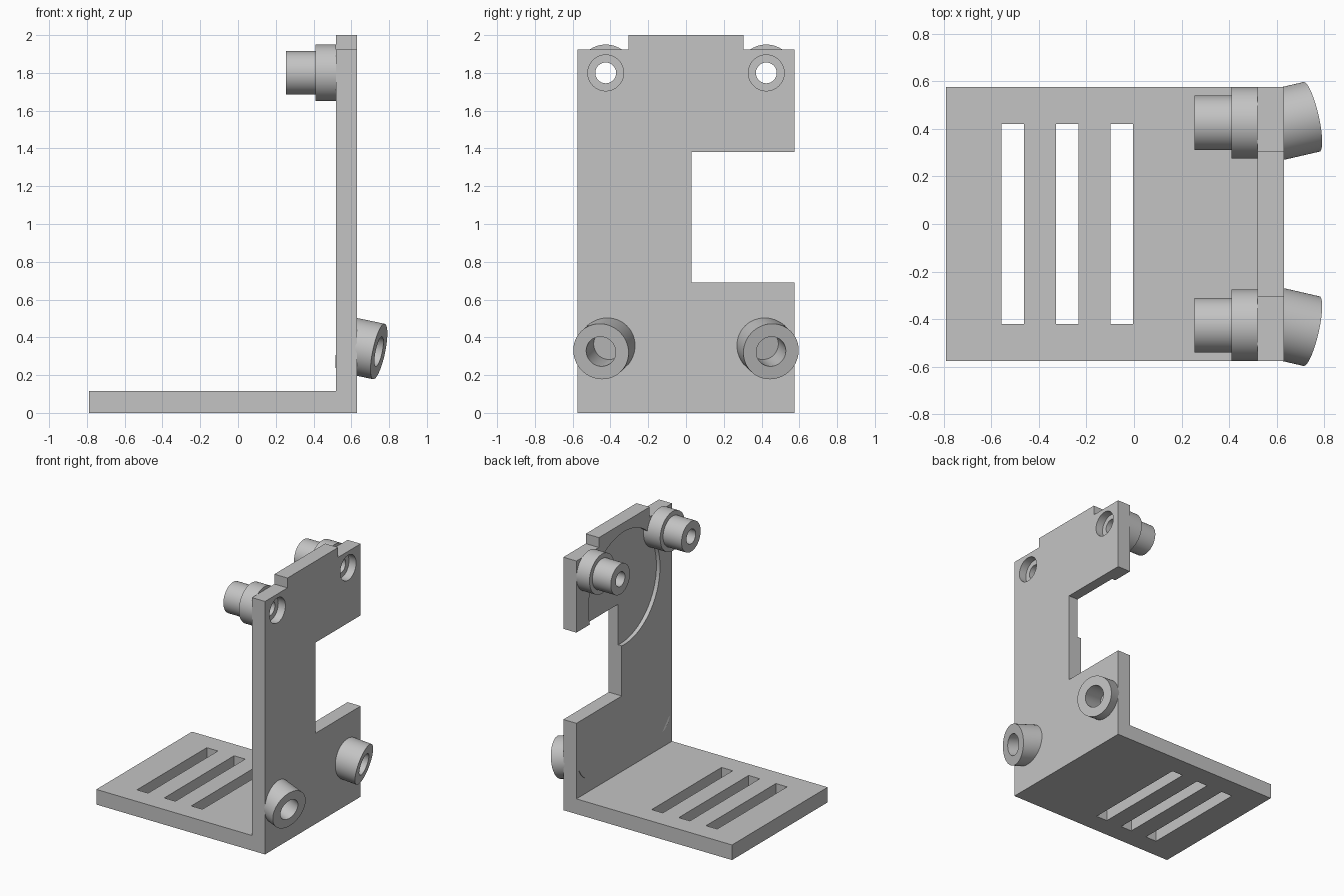
import bpy, bmesh, math
from mathutils import Vector, Matrix

cube = bpy.data.objects.get("Cube")
if cube:
    bpy.data.objects.remove(cube, do_unlink=True)

grey = bpy.data.materials.new("plain grey")
grey.use_nodes = True
colour = (0.55, 0.55, 0.55, 1)
grey.diffuse_color = colour
grey.node_tree.nodes["Principled BSDF"].inputs["Base Color"].default_value = colour

SEGMENTS = 64
WALL_IN, WALL_OUT = 0.52, 0.63


def finish(name, bm):
    bmesh.ops.remove_doubles(bm, verts=bm.verts, dist=1e-5)
    bmesh.ops.recalc_face_normals(bm, faces=bm.faces)
    mesh = bpy.data.meshes.new(name)
    bm.to_mesh(mesh)
    bm.free()
    mesh.materials.append(grey)
    obj = bpy.data.objects.new(name, mesh)
    bpy.context.collection.objects.link(obj)
    return obj


def prism(name, outline, x0, x1):
    """Extrude a (y, z) outline along x."""
    bm = bmesh.new()
    face = bm.faces.new([bm.verts.new((x0, y, z)) for y, z in outline])
    new = bmesh.ops.extrude_face_region(bm, geom=[face])["geom"]
    moved = [v for v in new if isinstance(v, bmesh.types.BMVert)]
    bmesh.ops.translate(bm, verts=moved, vec=(x1 - x0, 0, 0))
    return finish(name, bm)


def box(name, x0, x1, y, z0, z1):
    return prism(name, [(-y, z0), (y, z0), (y, z1), (-y, z1)], x0, x1)


def lathe(name, profile, start, axis, closed=False):
    """Turn a (radius, distance) profile about an axis from a start point."""
    bm = bmesh.new()
    verts = [bm.verts.new((r, 0, d)) for r, d in profile]
    pairs = list(zip(verts, verts[1:]))
    if closed:
        pairs.append((verts[-1], verts[0]))
    edges = [bm.edges.new(p) for p in pairs]
    bmesh.ops.spin(bm, geom=verts + edges, cent=(0, 0, 0), axis=(0, 0, 1),
                   angle=math.tau, steps=SEGMENTS, use_merge=True)
    turn = Vector(axis).to_track_quat('Z', 'Y').to_matrix().to_4x4()
    bm.transform(Matrix.Translation(start) @ turn)
    return finish(name, bm)


def rod(name, radius, start, axis, length):
    return lathe(name, [(0, 0), (radius, 0), (radius, length), (0, length)], start, axis)


def cut(target, cutter):
    """Subtract the cutter and discard it."""
    mod = target.modifiers.new("cut", 'BOOLEAN')
    mod.operation, mod.solver, mod.object = 'DIFFERENCE', 'EXACT', cutter
    bpy.context.view_layer.objects.active = target
    bpy.ops.object.modifier_apply(modifier=mod.name)
    bpy.data.objects.remove(cutter, do_unlink=True)


# Base plate with three slots
base = box("base_plate", -0.79, WALL_IN, 0.575, 0, 0.115)
for x in (-0.51, -0.28, -0.052):
    cut(base, box("slot_cutter", x - 0.047, x + 0.047, 0.42, -0.1, 0.2))

# Upright wall with a side notch and a raised top tab
wall = prism("upright_wall", [
    (-0.575, 0), (0.575, 0), (0.575, 0.69), (0.03, 0.69), (0.03, 1.38), (0.575, 1.38),
    (0.575, 1.925), (0.305, 1.925), (0.305, 2), (-0.305, 2), (-0.305, 1.925),
    (-0.575, 1.925)], WALL_IN, WALL_OUT)

# Shallow round recess on the inner face, kept clear of the bosses
recess = rod("recess_cutter", 0.43, (0.45, 0, 1.5), (1, 0, 0), 0.1)
for side in (-1, 1):
    cut(recess, rod("collar_cutter", 0.15, (0.4, side * 0.425, 1.8), (1, 0, 0), 0.2))
cut(wall, recess)

parts = [base, wall]
for side, label in ((-1, "right"), (1, "left")):
    # Stepped hollow boss with a counterbored hole through the wall
    hub = (WALL_IN, side * 0.425, 1.8)
    parts.append(lathe("top_boss_" + label, [
        (0.055, 0), (0.15, 0), (0.15, 0.11), (0.115, 0.11), (0.115, 0.265), (0.055, 0.265)],
        hub, (-1, 0, 0), closed=True))
    cut(wall, rod("hole_cutter", 0.055, (0.4, hub[1], hub[2]), (1, 0, 0), 0.4))
    cut(wall, rod("counterbore_cutter", 0.095, (0.57, hub[1], hub[2]), (1, 0, 0), 0.2))

    # Splayed bushing with a blind bore, set into the wall
    axis = Vector((1, side * 0.23, -0.21)).normalized()
    seat = Vector((0.56, side * 0.4075, 0.364))
    parts.append(lathe("lower_bushing_" + label, [
        (0, 0), (0.15, 0), (0.15, 0.195), (0.08, 0.195), (0.08, 0.015), (0, 0.015)],
        seat, axis))
    cut(wall, rod("bore_cutter", 0.08, seat + axis * 0.015, axis, 0.3))

# Smooth round surfaces, crisp edges
for obj in parts:
    bpy.ops.object.select_all(action='DESELECT')
    obj.select_set(True)
    bpy.context.view_layer.objects.active = obj
    bpy.ops.object.shade_smooth_by_angle(angle=math.radians(30))
